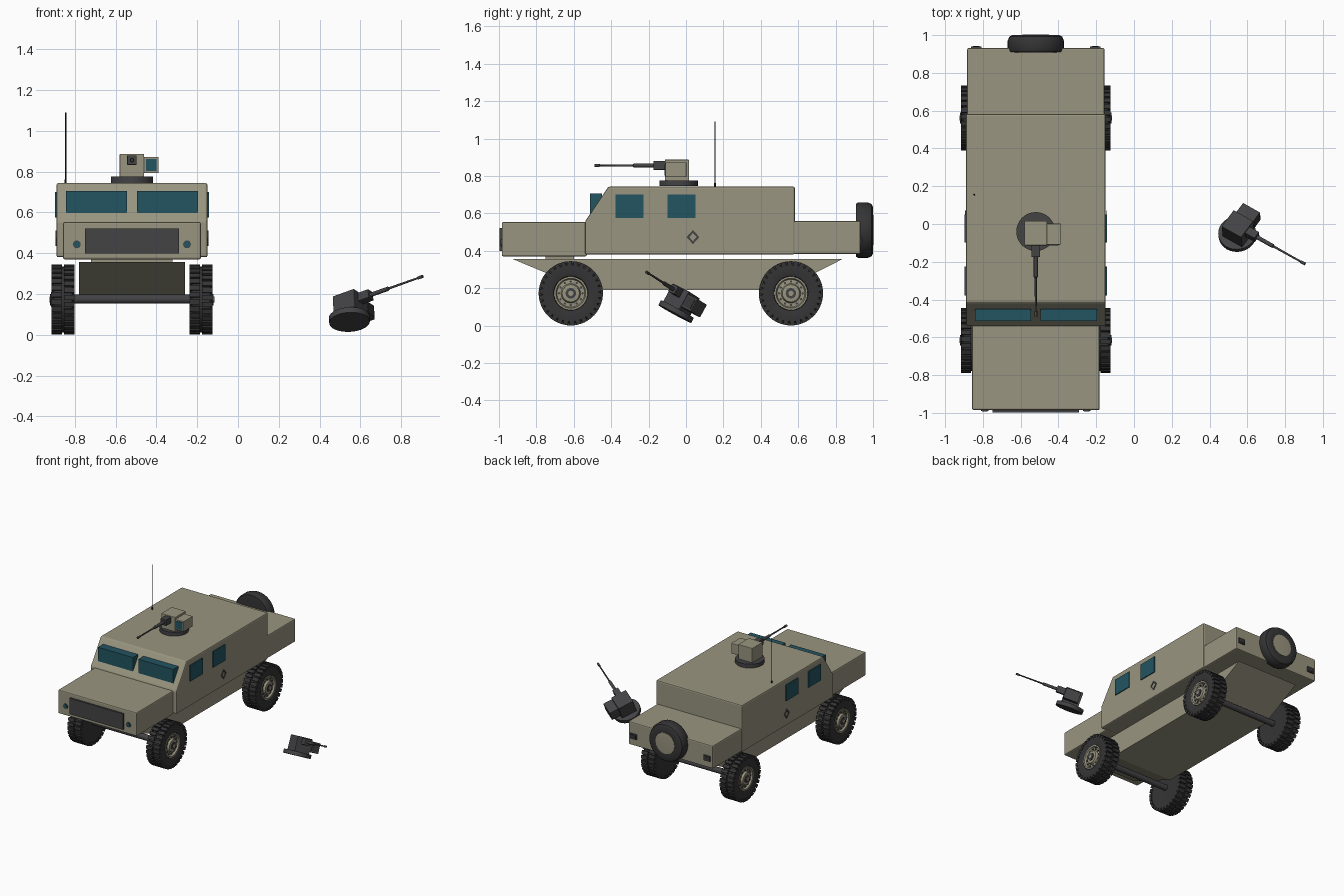
import bpy, bmesh, math
from mathutils import Matrix, Vector

if "Cube" in bpy.data.objects:
    bpy.data.objects.remove(bpy.data.objects["Cube"])


def material(name, rgb):
    m = bpy.data.materials.new(name)
    m.diffuse_color = (*rgb, 1)
    m.use_nodes = True
    m.node_tree.nodes["Principled BSDF"].inputs["Base Color"].default_value = m.diffuse_color
    return m


OLIVE = material("olive drab paint", (0.32, 0.30, 0.215))
GLASS = material("teal glass", (0.016, 0.09, 0.12))
DARK = material("dark grey metal", (0.056, 0.056, 0.06))
RUBBER = material("black rubber", (0.035, 0.035, 0.037))
BLACK = material("antenna black", (0.012, 0.012, 0.012))
CX = -0.52  # vehicle centreline


def finish(name, bm, mats, bevel=0.0, smooth=False):
    bmesh.ops.recalc_face_normals(bm, faces=bm.faces)
    me = bpy.data.meshes.new(name)
    bm.to_mesh(me)
    bm.free()
    for m in mats:
        me.materials.append(m)
    ob = bpy.data.objects.new(name, me)
    bpy.context.collection.objects.link(ob)
    if bevel:
        b = ob.modifiers.new("bevel", 'BEVEL')
        b.width, b.segments = bevel, 2
    if smooth:
        bpy.ops.object.select_all(action='DESELECT')
        bpy.context.view_layer.objects.active = ob
        ob.select_set(True)
        bpy.ops.object.shade_smooth_by_angle(angle=math.radians(35))
    return ob


def add_box(bm, lo, hi, mat=0, M=Matrix()):
    lo, hi = Vector(lo), Vector(hi)
    T = Matrix.Translation((lo + hi) / 2) @ Matrix.Diagonal((*(hi - lo), 1))
    r = bmesh.ops.create_cube(bm, size=1, matrix=M @ T)
    for f in {f for v in r['verts'] for f in v.link_faces}:
        f.material_index = mat


def box(name, lo, hi, mat, bevel=0.0, M=Matrix()):
    bm = bmesh.new()
    add_box(bm, lo, hi, M=M)
    return finish(name, bm, [mat], bevel)


def prism(name, profile, x0, x1, mat, bevel=0.0):
    """Side profile of (y, z) points extruded along x."""
    bm = bmesh.new()
    f = bm.faces.new([bm.verts.new((x0, y, z)) for y, z in profile])
    r = bmesh.ops.extrude_face_region(bm, geom=[f])
    vs = [g for g in r['geom'] if isinstance(g, bmesh.types.BMVert)]
    bmesh.ops.translate(bm, vec=(x1 - x0, 0, 0), verts=vs)
    return finish(name, bm, [mat], bevel)


def add_lathe(bm, profile, seg, M=Matrix(), mat=0):
    """Revolve (radius, height) points round local z, with capped ends."""
    rings = []
    for r, h in profile:
        rings.append([bm.verts.new(M @ Vector((r * math.cos(a), r * math.sin(a), h)))
                      for a in (2 * math.pi * i / seg for i in range(seg))])
    for a, b in zip(rings, rings[1:]):
        for i in range(seg):
            j = (i + 1) % seg
            bm.faces.new((a[i], a[j], b[j], b[i])).material_index = mat
    bm.faces.new(rings[0]).material_index = mat
    bm.faces.new(rings[-1]).material_index = mat


def lathe(name, profile, seg, mat, M=Matrix()):
    bm = bmesh.new()
    add_lathe(bm, profile, seg, M)
    return finish(name, bm, [mat], smooth=True)


def place(loc, axis):
    return Matrix.Translation(loc) @ Vector((0, 0, 1)).rotation_difference(Vector(axis)).to_matrix().to_4x4()


# Body: hood, cabin, rear bed and under-hull
box("hood", (-0.857, -0.985, 0.37), (-0.182, -0.53, 0.553), OLIVE, 0.008)
prism("cabin", [(-0.54, 0.38), (-0.54, 0.556), (-0.415, 0.743), (0.582, 0.743), (0.582, 0.38)],
      CX - 0.37, CX + 0.37, OLIVE, 0.009)
box("rear_bed", (CX - 0.363, 0.57, 0.382), (CX + 0.363, 0.932, 0.56), OLIVE, 0.008)
prism("under_hull", [(-0.93, 0.357), (0.84, 0.357), (0.51, 0.19), (-0.53, 0.19)],
      CX - 0.26, CX + 0.26, OLIVE)
box("body_mount", (CX - 0.2, -0.75, 0.35), (CX + 0.2, -0.6, 0.385), OLIVE)

# Front and rear fittings
box("grille", (CX - 0.23, -0.998, 0.398), (CX + 0.23, -0.98, 0.521), DARK)
for s, side in ((-1, "left"), (1, "right")):
    front = place((CX + s * 0.27, -0.98, 0.443), (0, -1, 0))
    lathe("headlight_rim_" + side, [(0.019, 0), (0.019, 0.010)], 20, DARK, front)
    lathe("headlight_" + side, [(0.015, 0), (0.015, 0.013)], 20, GLASS, front)
    x = CX + s * 0.315
    box("tail_light_" + side, (x - 0.027, 0.92, 0.435), (x + 0.027, 0.941, 0.475), DARK)
    box("tail_lens_" + side, (x - 0.018, 0.93, 0.443), (x + 0.018, 0.943, 0.467), RUBBER)

    # Windscreen half
    xa, xb = sorted((CX + s * 0.024, CX + s * 0.323))
    box("windscreen_" + side, (xa, -0.513, 0.598), (xb, -0.45, 0.706), GLASS)

    # Side windows
    xa, xb = sorted((CX + s * 0.36, CX + s * 0.377))
    for n, (y0, y1) in (("front", (-0.378, -0.226)), ("rear", (-0.098, 0.05))):
        box(f"{n}_window_{side}", (xa, y0, 0.576), (xb, y1, 0.70), GLASS)

    # Diamond outline plate on the flank
    bm = bmesh.new()
    xo = CX + s * 0.3725
    outer, inner = [[bm.verts.new((xo, 0.037 + r * 0.9 * math.cos(k * math.pi / 2),
                                   0.473 + r * math.sin(k * math.pi / 2)))
                     for k in range(4)] for r in (0.038, 0.022)]
    for k in range(4):
        j = (k + 1) % 4
        bm.faces.new((outer[k], outer[j], inner[j], inner[k]))
    ob = finish("flank_diamond_" + side, bm, [DARK])
    ob.modifiers.new("thickness", 'SOLIDIFY').thickness = 0.004
    ob.modifiers["thickness"].offset = 0

# Antenna
lathe("antenna", [(0.0045, 0.735), (0.0045, 0.76), (0.003, 0.765), (0.003, 1.09)], 8, BLACK,
      Matrix.Translation((-0.845, 0.155, 0)))


def wheel(name, loc, s):
    M = place(loc, (s, 0, 0))
    bm = bmesh.new()
    # Tyre carcass with a recessed outer face
    add_lathe(bm, [(0.03, -0.05), (0.12, -0.05), (0.15, -0.053), (0.161, -0.044), (0.161, 0.044),
                   (0.15, 0.055), (0.12, 0.057), (0.092, 0.05), (0.088, 0.025), (0.03, 0.025)], 48, M)
    # Tread blocks in two staggered rows
    n = 30
    for row in (-1, 1):
        for i in range(n):
            R = Matrix.Rotation(2 * math.pi * (i + 0.2 * row) / n, 4, 'Z')
            z0, z1 = sorted((row * 0.005, row * 0.057))
            add_box(bm, (0.148, -0.0125, z0), (0.1715, 0.0125, z1), 0, M @ R)
    finish("tyre_" + name, bm, [RUBBER], smooth=True)
    # Rim, bolts and hub
    bm = bmesh.new()
    add_lathe(bm, [(0.09, 0.02), (0.09, 0.052), (0.08, 0.052), (0.074, 0.038),
                   (0.052, 0.040), (0.046, 0.056), (0.034, 0.058)], 32, M)
    add_lathe(bm, [(0.028, 0.05), (0.028, 0.063), (0.018, 0.063)], 20, M, 1)
    add_lathe(bm, [(0.014, 0.06), (0.014, 0.066)], 16, M)
    for i in range(12):
        R = Matrix.Rotation(2 * math.pi * i / 12, 4, 'Z') @ Matrix.Translation((0.063, 0, 0))
        add_lathe(bm, [(0.0065, 0.035), (0.0065, 0.045)], 8, M @ R, 1)
    finish("rim_" + name, bm, [OLIVE, DARK], smooth=True)


# Wheels and axles
for end, y in (("front", -0.616), ("rear", 0.561)):
    for s, side in ((-1, "left"), (1, "right")):
        wheel(f"{end}_{side}", (CX + s * 0.338, y, 0.1725), s)
    lathe(end + "_axle", [(0.022, -0.31), (0.022, 0.31)], 20, DARK,
          place((CX, y, 0.1745), (1, 0, 0)))

# Spare wheel on the tail
M = place((CX, 0.91, 0.51), (0, 1, 0))
lathe("spare_tyre", [(0.09, -0.002), (0.142, 0), (0.149, 0.012), (0.149, 0.06), (0.14, 0.082),
                     (0.125, 0.09), (0.085, 0.088)], 32, RUBBER, M)
lathe("spare_rim", [(0.082, 0.08), (0.082, 0.091), (0.07, 0.092)], 16, OLIVE, M)
lathe("spare_bracket", [(0.05, -0.02), (0.05, 0.03)], 16, DARK, M)


def turret(prefix, M, shell, metal, glass):
    """Gun mount with its base at the local origin, pointing along -y."""
    lathe(prefix + "_ring", [(0.103, 0), (0.103, 0.03)], 32, metal, M)
    box(prefix + "_housing", (-0.06, -0.073, 0.028), (0.06, 0.056, 0.142), shell, 0.003, M)
    box(prefix + "_sight", (0.058, -0.07, 0.048), (0.131, 0.042, 0.127), shell, 0.003, M)
    box(prefix + "_sight_glass", (0.068, -0.074, 0.058), (0.121, -0.068, 0.117), glass, 0, M)
    box(prefix + "_gun_mantlet", (-0.023, -0.135, 0.088), (0.023, -0.07, 0.135), metal, 0.002, M)
    lathe(prefix + "_gun_barrel", [(0.011, 0.09), (0.011, 0.24), (0.006, 0.245), (0.005, 0.42),
                                   (0.008, 0.422), (0.008, 0.45)], 16, metal,
          M @ place((0, 0, 0.111), (0, -1, 0)))


# Mounted turret, and a loose one lying tilted beside the vehicle
turret("turret", Matrix.Translation((CX, -0.04, 0.745)), OLIVE, DARK, GLASS)
aim = Vector((0.833, -0.466, 0.298)).normalized()
up = Vector((0, 0.45, 0.89))
up = (up - up.dot(aim) * aim).normalized()
right = (-aim).cross(up)
M = Matrix((right, -aim, up)).transposed().to_4x4()
turret("loose_turret", Matrix.Translation((0.547, -0.06, 0.062)) @ M @ Matrix.Scale(0.97, 4), DARK, DARK, RUBBER)
